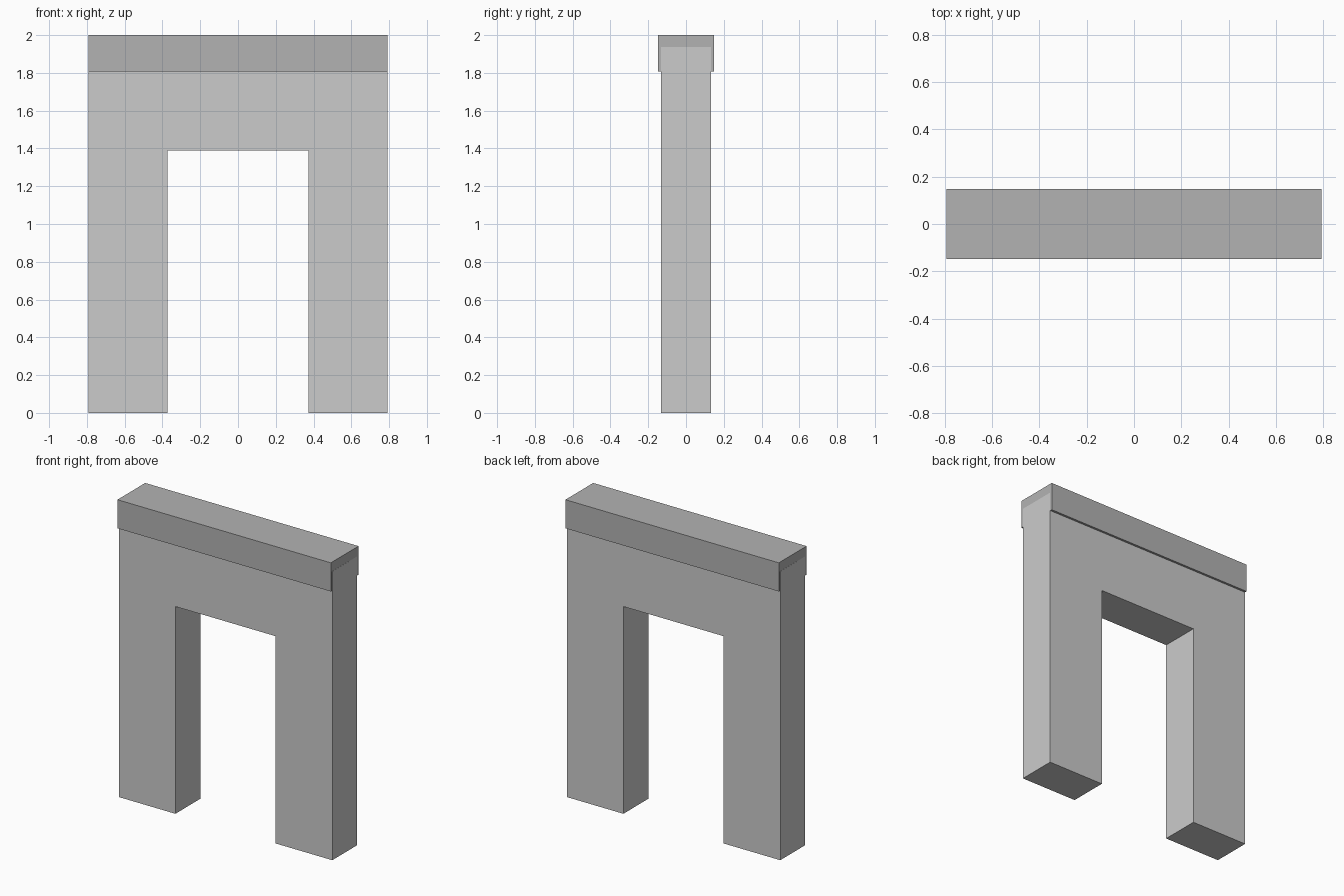
import bpy, bmesh

if "Cube" in bpy.data.objects:
    bpy.data.objects.remove(bpy.data.objects["Cube"])


def extrude_profile(name, pts, depth, grey):
    """Extrude an x-z outline evenly to both sides of y = 0."""
    bm = bmesh.new()
    face = bm.faces.new([bm.verts.new((x, -depth / 2, z)) for x, z in pts])
    ext = bmesh.ops.extrude_face_region(bm, geom=[face])
    moved = [v for v in ext["geom"] if isinstance(v, bmesh.types.BMVert)]
    bmesh.ops.translate(bm, verts=moved, vec=(0, depth, 0))
    bmesh.ops.recalc_face_normals(bm, faces=bm.faces[:])
    mesh = bpy.data.meshes.new(name)
    bm.to_mesh(mesh)
    bm.free()
    obj = bpy.data.objects.new(name, mesh)
    bpy.context.collection.objects.link(obj)
    mat = bpy.data.materials.new(name + "_grey")
    mat.diffuse_color = (grey, grey, grey, 1)
    mat.use_nodes = True
    mat.node_tree.nodes["Principled BSDF"].inputs["Base Color"].default_value = mat.diffuse_color
    mesh.materials.append(mat)
    return obj


half, gap = 0.792, 0.372

# Wall with doorway, its top tucked inside the cap
right = [(gap, 1.39), (gap, 0), (half, 0), (half, 1.937)]
left = [(-x, z) for x, z in reversed(right)]
extrude_profile("gate_wall", right + left, 0.264, 0.6)

# Cap beam along the top, slightly deeper than the wall
e = half - 0.0005
extrude_profile("cap_beam", [(-e, 1.808), (e, 1.808), (e, 2), (-e, 2)], 0.294, 0.45)
